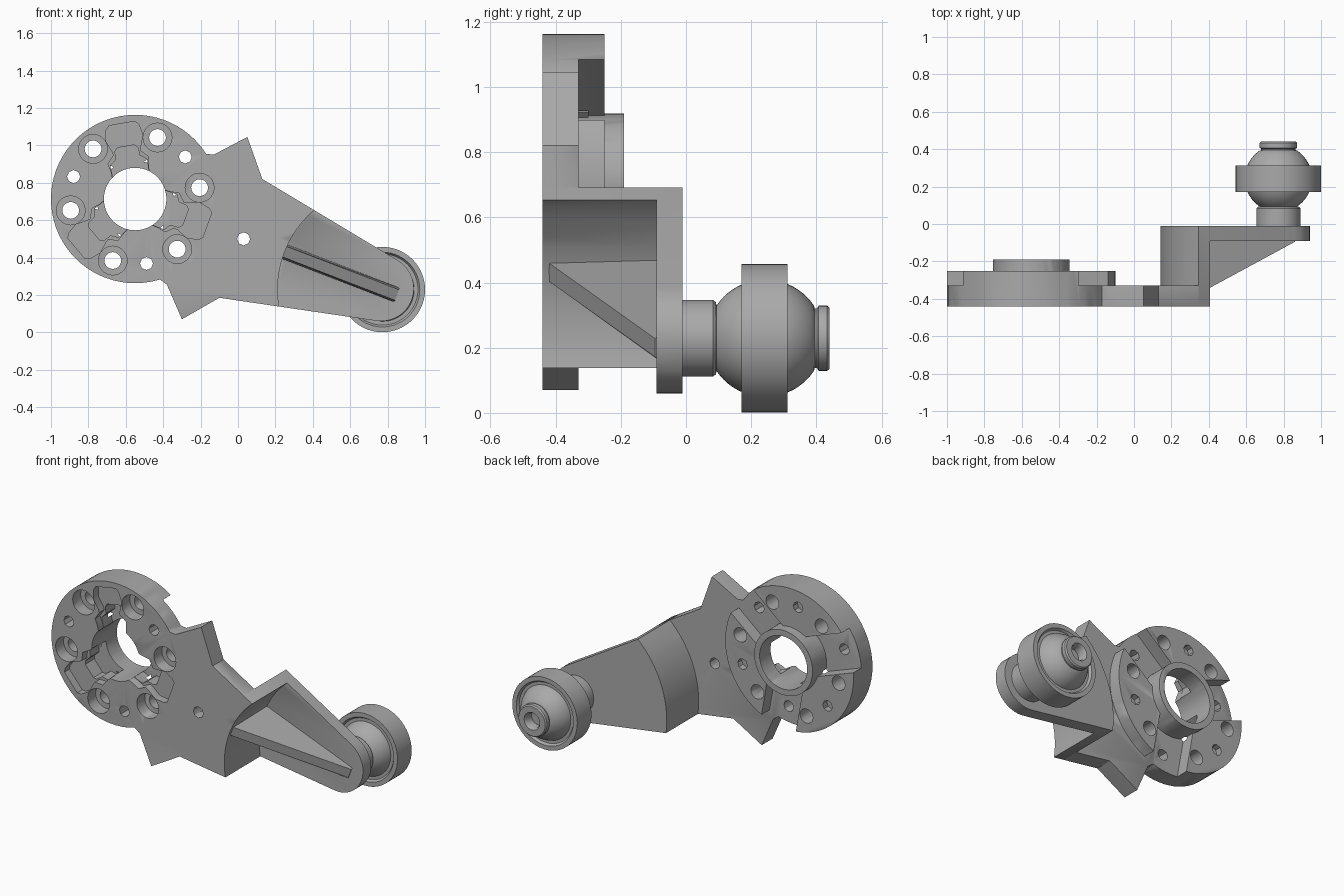
import bpy, bmesh, math
from math import cos, sin, radians, pi

cube = bpy.data.objects.get("Cube")
if cube:
    bpy.data.objects.remove(cube, do_unlink=True)

metal = bpy.data.materials.new("grey metal")
metal.use_nodes = True
GREY = (0.4, 0.4, 0.4, 1)
metal.diffuse_color = GREY
metal.node_tree.nodes["Principled BSDF"].inputs["Base Color"].default_value = GREY

HUB = (-0.55, 0.713)
PIVOT = (0.772, 0.229)
FRONT, FLOOR, BACK = -0.44, -0.33, -0.01


def finish(name, bm):
    bmesh.ops.recalc_face_normals(bm, faces=bm.faces)
    mesh = bpy.data.meshes.new(name)
    bm.to_mesh(mesh)
    bm.free()
    mesh.materials.append(metal)
    obj = bpy.data.objects.new(name, mesh)
    bpy.context.collection.objects.link(obj)
    return obj


def prism(name, points, y0, y1):
    """Solid with an (x, z) outline, running from y0 to y1."""
    bm = bmesh.new()
    face = bm.faces.new([bm.verts.new((x, y0, z)) for x, z in points])
    new = bmesh.ops.extrude_face_region(bm, geom=[face])["geom"]
    verts = [v for v in new if isinstance(v, bmesh.types.BMVert)]
    bmesh.ops.translate(bm, verts=verts, vec=(0, y1 - y0, 0))
    return finish(name, bm)


def arc(centre, r, start=0, end=360, n=64):
    steps = n if end - start == 360 else n - 1
    angles = [radians(start + (end - start) * i / steps) for i in range(n)]
    return [(centre[0] + r * cos(a), centre[1] + r * sin(a)) for a in angles]


def polar(u, t, angle):
    """Point u outward and t sideways from the hub centre."""
    a = radians(angle)
    return (HUB[0] + u * cos(a) - t * sin(a), HUB[1] + u * sin(a) + t * cos(a))


def lobe(half, angle):
    pts = half + [(u, -t) for u, t in reversed(half)]
    return [polar(u, t, angle) for u, t in pts]


def lathe(name, profile, centre, closed=False, n=48):
    bm = bmesh.new()
    verts = [bm.verts.new((centre[0] + r, y, centre[1])) for r, y in profile]
    edges = [bm.edges.new(p) for p in zip(verts, verts[1:])]
    if closed:
        edges.append(bm.edges.new((verts[-1], verts[0])))
    bmesh.ops.spin(bm, geom=verts + edges, cent=(centre[0], 0, centre[1]),
                   axis=(0, 1, 0), angle=2 * pi, steps=n, use_duplicate=False)
    bmesh.ops.remove_doubles(bm, verts=bm.verts, dist=1e-5)
    return finish(name, bm)


def bake(obj):
    graph = bpy.context.evaluated_depsgraph_get()
    mesh = bpy.data.meshes.new_from_object(obj.evaluated_get(graph))
    obj.modifiers.clear()
    obj.data = mesh


def combine(obj, tool, operation):
    mod = obj.modifiers.new("combine", "BOOLEAN")
    mod.operation, mod.solver, mod.object = operation, "EXACT", tool
    bake(obj)
    bpy.data.objects.remove(tool, do_unlink=True)


def cut(obj, points, y0, y1):
    combine(obj, prism("cutter", points, y0, y1), "DIFFERENCE")


def smooth(obj, angle=32):
    bpy.ops.object.select_all(action="DESELECT")
    obj.select_set(True)
    bpy.context.view_layer.objects.active = obj
    bpy.ops.object.shade_smooth_by_angle(angle=radians(angle))


# Plate outline with two pointed ears and a rounded arm tip
outline = [(-0.45, 0.5), (-0.42, 0.285), (-0.38, 0.255), (-0.30, 0.07), (-0.10, 0.185)]
outline += arc((0.765, 0.235), 0.175, -98, 58, 24)
outline += [(0.13, 0.82), (0.05, 1.045), (-0.13, 0.95), (-0.17, 0.955),
            (-0.2, 0.98), (-0.45, 0.8)]

# Hub disc with three slots across its back
bracket = prism("bracket", arc(HUB, 0.45, n=72), FRONT, -0.25)
for angle in (40, 160, 280):
    cut(bracket, lobe([(0.12, 0.122), (0.6, 0.122)], angle), FLOOR, 0)
combine(bracket, prism("plate", outline, FRONT, FLOOR), "UNION")

# Stepped arm: curved wall and flange, hollow at the front
arm = prism("arm", outline, FRONT, BACK)
combine(arm, prism("limit", arc(PIVOT, 0.63, n=96), -1, 1), "INTERSECT")
combine(bracket, arm, "UNION")
cut(bracket, arc(PIVOT, 0.56, n=96), -1, -0.09)

# Hub collar
combine(bracket, prism("collar", arc(HUB, 0.205), -0.335, -0.19), "UNION")

# Three stepped pockets in the front of the hub
outer = [(0.1, 0.1), (0.16, 0.1), (0.21, 0.11), (0.25, 0.072), (0.27, 0.076),
         (0.33, 0.1), (0.39, 0.088), (0.41, 0.07)]
inner = [(0.1, 0.095), (0.2, 0.1), (0.225, 0.065), (0.27, 0.062), (0.286, 0.045)]
for angle in (100, 220, 340):
    cut(bracket, lobe(outer, angle), -0.5, -0.39)
    cut(bracket, lobe(inner, angle), -0.5, -0.30)
    cut(bracket, arc(polar(0.35, 0, angle), 0.034, n=8), -0.29, 0)
cut(bracket, arc(HUB, 0.167), -1, 1)

# Counterbored screw holes, small holes and the plate hole
for i in range(6):
    spot = polar(0.35, 0, 10 + 60 * i)
    cut(bracket, arc(spot, 0.045, n=20), -1, 1)
    cut(bracket, arc(spot, 0.077, n=28), -1, -0.36)
for spot in [polar(0.35, 0, a) for a in (40, 160, 280)] + [(0.03, 0.5)]:
    cut(bracket, arc(spot, 0.035, n=8), -1, 1)

# Softened edges
bevel = bracket.modifiers.new("soft edges", "BEVEL")
bevel.width, bevel.segments = 0.007, 1
bevel.limit_method, bevel.angle_limit = "ANGLE", radians(40)
bake(bracket)
smooth(bracket)

# Sloping rib, a wedge along the front of the arm
start, end, half = (0.24, 0.435), (0.85, 0.2), 0.03
length = math.dist(start, end)
side = (-(end[1] - start[1]) / length * half, (end[0] - start[0]) / length * half)
bm = bmesh.new()
caps = []
for s, flare in ((1, 1.35), (-1, 1.35)):
    cap = []
    for (x, z), y, w in ((start, -0.425, 1), (end, -0.095, 1),
                         (end, -0.085, flare), (start, -0.085, flare)):
        cap.append(bm.verts.new((x + s * w * side[0], y, z + s * w * side[1])))
    bm.faces.new(cap)
    caps.append(cap)
for i in range(4):
    j = (i + 1) % 4
    bm.faces.new((caps[0][i], caps[0][j], caps[1][j], caps[1][i]))
finish("arm_rib", bm)

# Ball stud: shank, ball, neck and socketed end
ball = [(0.18 * cos(a), 0.243 + 0.18 * sin(a))
        for a in (radians(-56 + 112 * i / 20) for i in range(21))]
stud = [(0, -0.05), (0.118, -0.05), (0.118, 0.083), (0.11, 0.092)] + ball
stud += [(0.092, 0.395), (0.092, 0.402), (0.1, 0.407), (0.1, 0.433), (0.093, 0.441),
         (0.055, 0.441), (0.045, 0.425), (0.045, 0.38), (0, 0.38)]
smooth(lathe("ball_stud", stud, PIVOT))

# Ring around the ball with recessed faces
ring = [(0.228, 0.17), (0.228, 0.312), (0.2, 0.312), (0.19, 0.297), (0.165, 0.297),
        (0.165, 0.185), (0.19, 0.185), (0.2, 0.17)]
smooth(lathe("ball_ring", ring, PIVOT, closed=True, n=56))
